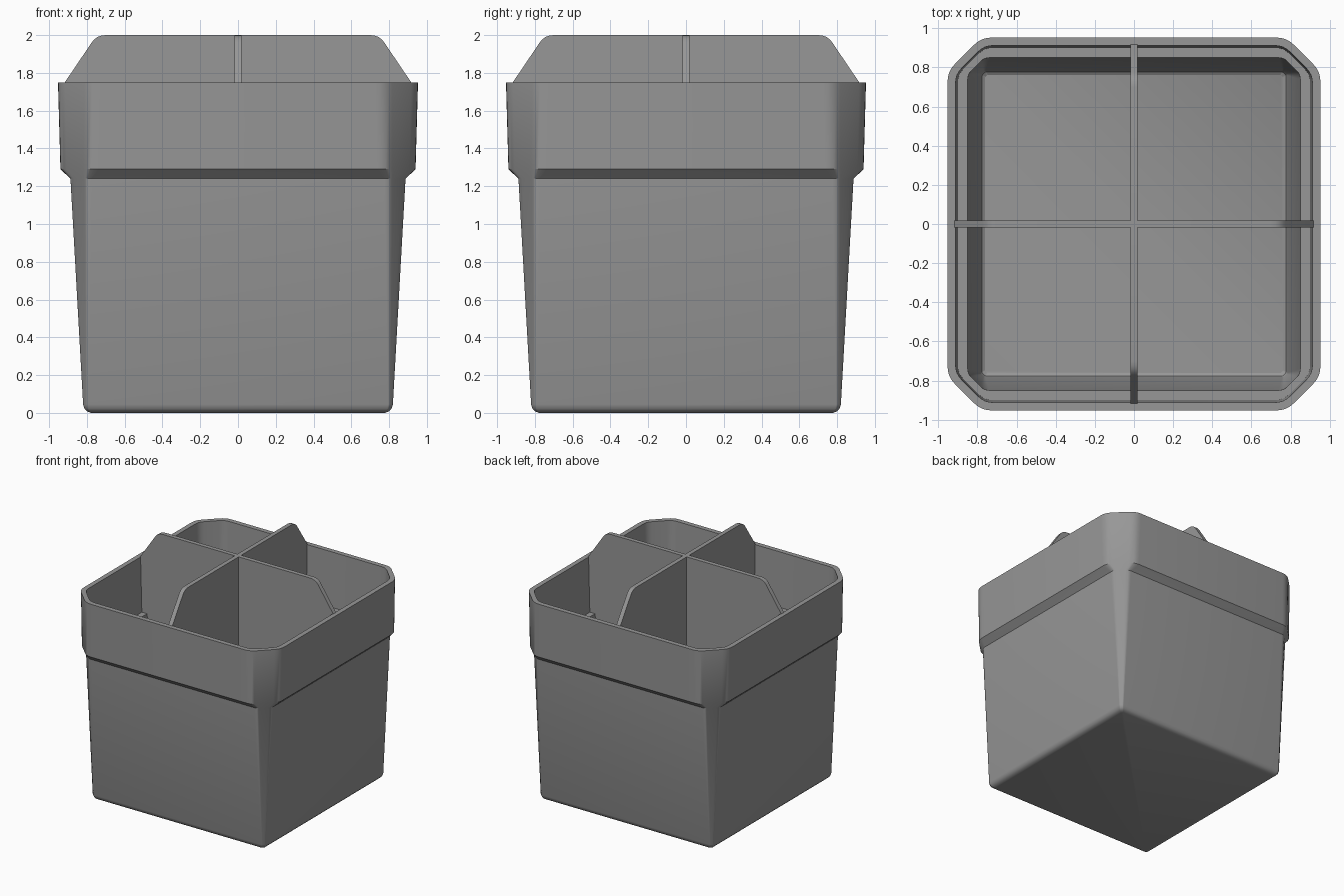
import bpy, bmesh, math
from mathutils import Vector, Matrix

cube = bpy.data.objects.get("Cube")
if cube:
    bpy.data.objects.remove(cube, do_unlink=True)

# One grey plastic for everything
plastic = bpy.data.materials.new("grey plastic")
plastic.use_nodes = True
GREY = (0.31, 0.31, 0.31, 1)
plastic.diffuse_color = GREY
plastic.node_tree.nodes["Principled BSDF"].inputs["Base Color"].default_value = GREY


def curve(a, b, c, steps=4):
    """Rounded corner from a to c, pulled towards b."""
    a, b, c = Vector(a), Vector(b), Vector(c)
    ts = [i / steps for i in range(steps + 1)]
    return [a * (1 - t) ** 2 + b * 2 * t * (1 - t) + c * t * t for t in ts]


def outline(half, flat):
    """Square outline with softened chamfers; flat is where each side ends."""
    soft = (half - flat) * 0.3
    p, q = Vector((half, flat)), Vector((flat, half))
    along = (q - p).normalized() * soft
    corner = curve(p - Vector((0, soft)), p, p + along)
    corner += curve(q - along, q, q - Vector((soft, 0)))
    return [Matrix.Rotation(k * math.pi / 2, 2) @ v for k in range(4) for v in corner]


def finish(name, bm):
    bmesh.ops.recalc_face_normals(bm, faces=bm.faces)
    mesh = bpy.data.meshes.new(name)
    bm.to_mesh(mesh)
    bm.free()
    mesh.materials.append(plastic)
    obj = bpy.data.objects.new(name, mesh)
    bpy.context.collection.objects.link(obj)
    bpy.ops.object.select_all(action="DESELECT")
    obj.select_set(True)
    bpy.context.view_layer.objects.active = obj
    bpy.ops.object.shade_smooth_by_angle(angle=math.radians(30))
    return obj


# Pot: (half width, end of flat side, height), up the outside, down the inside
sections = [
    (0.778, 0.768, 0), (0.80, 0.785, 0.008), (0.813, 0.795, 0.022), (0.82, 0.80, 0.045),
    (0.887, 0.80, 1.24), (0.94, 0.785, 1.29), (0.953, 0.78, 1.75),
    (0.912, 0.765, 1.75), (0.90, 0.765, 1.28), (0.85, 0.765, 1.28),
    (0.785, 0.765, 0.07), (0.778, 0.758, 0.05), (0.762, 0.75, 0.04),
]
bm = bmesh.new()
rings = [[bm.verts.new((v.x, v.y, z)) for v in outline(half, flat)]
         for half, flat, z in sections]
for low, high in zip(rings, rings[1:]):
    for i in range(len(low)):
        j = (i + 1) % len(low)
        bm.faces.new((low[i], low[j], high[j], high[i]))
bm.faces.new(rings[0])
bm.faces.new(rings[-1])
finish("pot", bm)

# Crossed dividers: half profile mirrored, then given a thickness
half_profile = [Vector(p) for p in ((0.77, 0.03), (0.86, 1.26), (0.92, 1.29), (0.917, 1.75))]
half_profile += curve((0.775, 1.96), (0.75, 2), (0.70, 2))
profile = half_profile + [Vector((-p.x, p.y)) for p in reversed(half_profile)]
THICK = 0.037
for name, turn in (("divider_across", 0), ("divider_front_to_back", math.pi / 2)):
    bm = bmesh.new()
    face = bm.faces.new([bm.verts.new((p.x, -THICK / 2, p.y)) for p in profile])
    new = bmesh.ops.extrude_face_region(bm, geom=[face])["geom"]
    bmesh.ops.translate(bm, vec=(0, THICK, 0),
                        verts=[g for g in new if isinstance(g, bmesh.types.BMVert)])
    bmesh.ops.rotate(bm, verts=bm.verts, matrix=Matrix.Rotation(turn, 3, "Z"))
    finish(name, bm)
